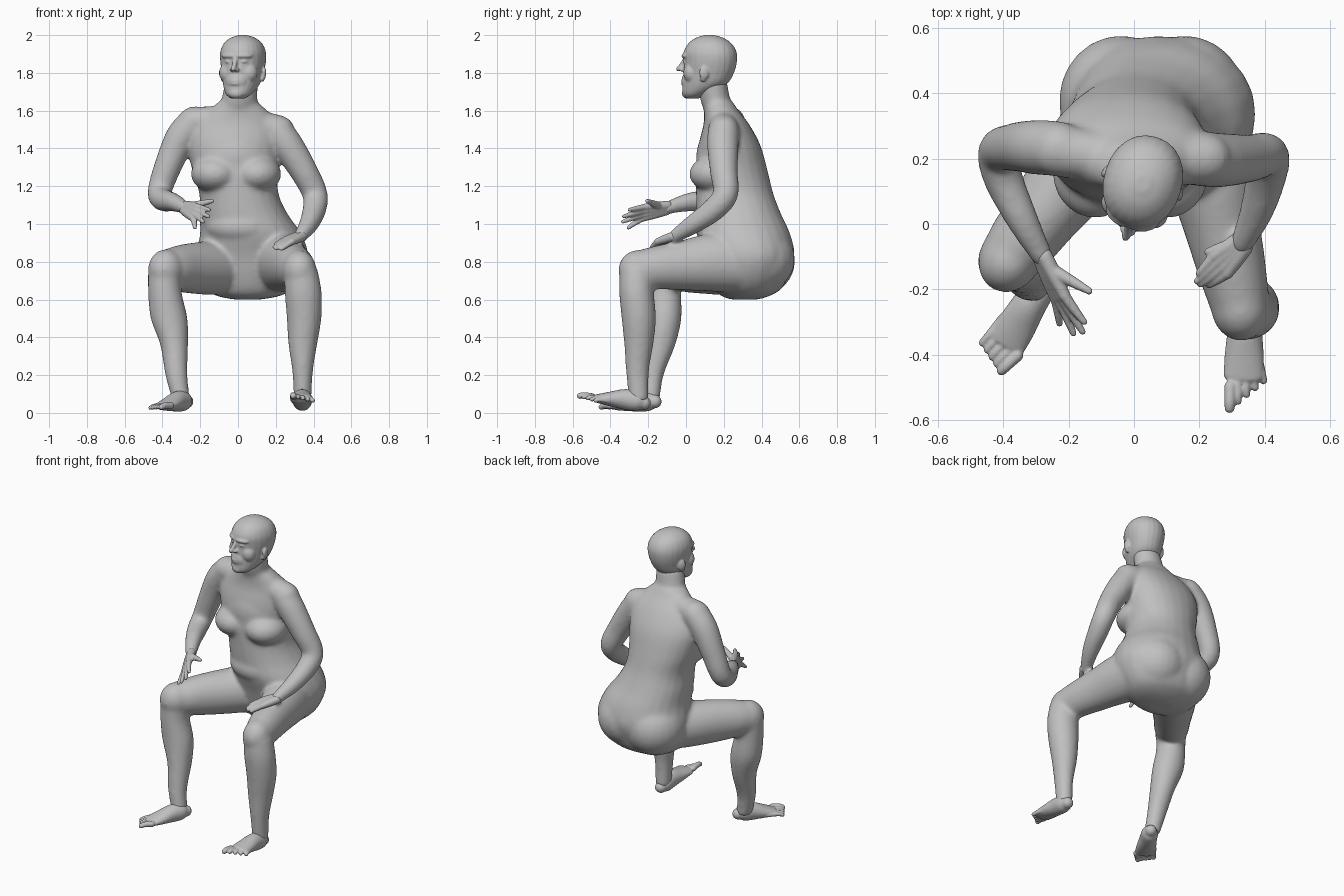
import bpy, bmesh, math
from mathutils import Vector, Matrix

cube = bpy.data.objects.get("Cube")
if cube:
    bpy.data.objects.remove(cube, do_unlink=True)

grey = bpy.data.materials.new("plain_grey")
grey.use_nodes = True
tone = (0.53, 0.53, 0.53, 1)
grey.diffuse_color = tone
grey.node_tree.nodes["Principled BSDF"].inputs["Base Color"].default_value = tone

UP = Vector((0, 0, 1))
SIDES = 24


def catmull(stations, steps=4):
    """Smooth a list of (x, y, z, width, depth) stations."""
    pts = [Vector(s if len(s) == 5 else (*s, s[3])) for s in stations]
    pts = [2 * pts[0] - pts[1]] + pts + [2 * pts[-1] - pts[-2]]
    out = []
    for a, b, c, d in zip(pts, pts[1:], pts[2:], pts[3:]):
        for k in range(steps):
            t = k / steps
            out.append(b + (c - a) * t / 2 + (a - b * 2.5 + c * 2 - d / 2) * t * t
                       + (b * 3 - a - c * 3 + d) * t ** 3 / 2)
    return out + [pts[-2]]


def loft(bm, stations, flat=False, square=1.0):
    """Skin rings along a path; flat keeps them level, square below 1 makes them boxier."""
    pts = catmull(stations)
    centres = [p.xyz for p in pts]
    across = (centres[-1] - centres[0]).cross(UP)
    rings = []
    last = len(pts) - 1
    for i, p in enumerate(pts):
        t = (centres[min(i + 1, last)] - centres[max(i - 1, 0)]).normalized()
        if flat:
            rings.append((p.xyz, Vector((1, 0, 0)), Vector((0, 1, 0)), p[3], p[4]))
            continue
        u = (across - t * across.dot(t)).normalized()
        v = t.cross(u)
        ring = (p.xyz, u, v, p[3], p[4])
        # rounded ends
        domes = []
        if i in (0, last):
            way = t if i else -t
            for f in (0.45, 0.9, 1.3):
                domes.append((p.xyz + way * min(p[3], p[4]) * math.sin(f), u, v,
                              p[3] * math.cos(f), p[4] * math.cos(f)))
        rings += domes[::-1] + [ring] if i == 0 else [ring] + domes
    soft = lambda w: math.copysign(abs(w) ** square, w)
    loops = []
    for c, u, v, a, b in rings:
        turn = [math.tau * k / SIDES for k in range(SIDES)]
        loops.append([bm.verts.new(c + u * a * soft(math.cos(w)) + v * b * soft(math.sin(w)))
                      for w in turn])
    for lo, hi in zip(loops, loops[1:]):
        for k in range(SIDES):
            n = (k + 1) % SIDES
            bm.faces.new((lo[k], lo[n], hi[n], hi[k]))
    bm.faces.new(loops[0][::-1])
    bm.faces.new(loops[-1])


def blob(bm, centre, radii, turn=0.0):
    m = Matrix.Translation(centre) @ Matrix.Rotation(turn, 4, 'Z') @ Matrix.Diagonal((*radii, 1))
    bmesh.ops.create_uvsphere(bm, u_segments=24, v_segments=14, radius=1, matrix=m)


def finish(name, bm, voxel, smooth):
    """Fuse the overlapping forms into one skin."""
    bmesh.ops.recalc_face_normals(bm, faces=bm.faces)
    mesh = bpy.data.meshes.new(name)
    bm.to_mesh(mesh)
    bm.free()
    ob = bpy.data.objects.new(name, mesh)
    bpy.context.collection.objects.link(ob)
    mesh.materials.append(grey)
    bpy.ops.object.select_all(action='DESELECT')
    ob.select_set(True)
    bpy.context.view_layer.objects.active = ob
    fuse = ob.modifiers.new("fuse", 'REMESH')
    fuse.mode = 'VOXEL'
    fuse.voxel_size = voxel
    soften = ob.modifiers.new("soften", 'SMOOTH')
    soften.factor = 0.5
    soften.iterations = smooth
    for m in ("fuse", "soften"):
        bpy.ops.object.modifier_apply(modifier=m)
    bpy.ops.object.shade_smooth()


# Torso, from seat to collar
body = bmesh.new()
loft(body, [(.05, .31, .6, .07, .07), (.055, .315, .62, .17, .13), (.06, .33, .66, .235, .178),
            (.07, .335, .74, .28, .213), (.075, .335, .84, .297, .24), (.067, .305, .95, .268, .246),
            (.03, .28, 1.05, .235, .225), (.005, .258, 1.16, .21, .205),
            (-.015, .243, 1.28, .227, .19), (-.02, .23, 1.42, .247, .163),
            (-.01, .213, 1.53, .225, .12), (0, .187, 1.6, .155, .092),
            (0, .168, 1.65, .1, .078)], flat=True, square=.94)
loft(body, [(0, .2, 1.56, .1, .08), (.005, .16, 1.64, .096, .08), (.02, .138, 1.76, .087, .078)], flat=True)
loft(body, [(-.24, .225, 1.54, .08), (0, .195, 1.55, .075), (.22, .2, 1.495, .08)])

# Chest, belly and seat
blob(body, (-.015, .175, 1.35), (.2, .122, .17))
for x in (-.12, .1):
    blob(body, (x, .16, 1.265), (.13, .143, .1))
blob(body, (.03, .2, .985), (.205, .155, .11))
for x, z in ((-.04, .8), (.155, .815)):
    blob(body, (x, .375, z), (.19, .202, .185))

# Arms
loft(body, [(-.23, .23, 1.54, .085), (-.3, .235, 1.46, .084), (-.365, .235, 1.32, .074),
            (-.413, .22, 1.18, .065), (-.4, .14, 1.13, .061), (-.34, .01, 1.115, .049),
            (-.28, -.1, 1.085, .034)])
loft(body, [(.2, .2, 1.495, .085), (.26, .195, 1.42, .084), (.348, .2, 1.28, .074),
            (.407, .21, 1.16, .067), (.405, .15, 1.08, .063), (.375, .04, 1.0, .052),
            (.33, -.06, .935, .036)])

# Thighs and knees
loft(body, [(.2, .3, .79, .15, .155), (.235, .15, .797, .137, .156), (.268, 0, .783, .118, .135),
            (.3, -.14, .77, .105, .117), (.323, -.24, .757, .092, .105)])
loft(body, [(-.06, .3, .77, .15, .145), (-.16, .18, .767, .137, .142), (-.27, .04, .765, .115, .131),
            (-.34, -.05, .762, .106, .116), (-.378, -.095, .755, .094, .105)])
blob(body, (.325, -.255, .755), (.09, .104, .107), .12)
blob(body, (-.38, -.11, .76), (.092, .104, .107), -.6)

# Lower legs
loft(body, [(.333, -.262, .76, .089, .088), (.345, -.262, .64, .098, .092), (.35, -.25, .5, .092, .091),
            (.343, -.25, .36, .076, .077), (.342, -.257, .22, .055, .061), (.342, -.25, .06, .046, .052)], flat=True)
loft(body, [(-.388, -.112, .76, .089, .088), (-.387, -.115, .64, .089, .089), (-.365, -.115, .5, .098, .091),
            (-.338, -.135, .36, .074, .079), (-.326, -.175, .2, .059, .057),
            (-.3, -.19, .06, .047, .05)], flat=True)
finish("torso_and_limbs", body, .011, 14)


# Hands
def hand(bm, wrist, knuckle, row, tips, thumb):
    wrist, knuckle, row = Vector(wrist), Vector(knuckle), Vector(row).normalized()
    for i, tip in enumerate(tips):
        tip = Vector(tip)
        shift = row * (i - 1.5) * .022
        base = knuckle + shift
        start = wrist + shift * .45
        loft(bm, [(*start, .025), (*start.lerp(base, .5), .023), (*base, .018)])
        bend = base.lerp(tip, .5) + (knuckle - wrist) * .04
        loft(bm, [(*base, .017), (*bend, .014), (*tip, .01)])
    tip = Vector(thumb)
    root = wrist.lerp(knuckle, .35) - row * .02
    loft(bm, [(*root, .022), (*root.lerp(tip, .55), .017), (*tip, .011)])


hands = bmesh.new()
hand(hands, (-.28, -.1, 1.085), (-.225, -.225, 1.06), (-.4, -.15, -.9),
     [(-.152, -.3, 1.075), (-.157, -.33, 1.04), (-.185, -.335, 1.012), (-.228, -.305, .98)],
     (-.137, -.205, 1.122))
hand(hands, (.33, -.06, .935), (.265, -.125, .91), (.6, -.75, -.1),
     [(.198, -.15, .893), (.192, -.175, .878), (.203, -.185, .87), (.23, -.187, .868)],
     (.225, -.085, .91))
finish("hands", hands, .005, 2)


# Feet
def foot(bm, heel, ball, big_tip, small_tip):
    heel, ball, big, small = (Vector(p) for p in (heel, ball, big_tip, small_tip))
    shape = [(.036, .036, 0), (.05, .052, .006), (.053, .054, .01), (.06, .038, .004), (.061, .024, 0)]
    loft(bm, [(*(heel.lerp(ball, (0, .15, .42, .75, 1)[i]) + UP * lift), w, h)
              for i, (w, h, lift) in enumerate(shape)])
    row = (small - big).normalized()
    for i in range(5):
        base = ball + row * (i - 2) * .026 - (ball - heel) * .04 * i
        tip = big.lerp(small, i / 4)
        r = .019 if i == 0 else .0145
        loft(bm, [(*base, r), (*(base.lerp(tip, .6) + UP * .005), r * .88),
                  (*tip.lerp(base, .1), r * .82)])


feet = bmesh.new()
foot(feet, (.342, -.222, .052), (.335, -.466, .076), (.292, -.57, .09), (.398, -.488, .066))
foot(feet, (-.272, -.165, .06), (-.388, -.36, .037), (-.41, -.453, .03), (-.47, -.372, .026))
finish("feet", feet, .005, 2)

# Head, modelled facing forward and then turned
head = bmesh.new()
loft(head, [(0, -.09, 1.665, .04, .033), (0, -.07, 1.69, .07, .072), (0, -.024, 1.74, .094, .118),
            (0, -.002, 1.8, .107, .135), (0, .008, 1.86, .118, .141), (0, .006, 1.91, .118, .141),
            (0, .005, 1.955, .1, .116), (0, .003, 1.985, .065, .074), (0, .002, 2.0, .022, .025)],
     flat=True, square=.94)
loft(head, [(0, -.128, 1.88, .012), (0, -.148, 1.845, .013), (0, -.17, 1.82, .013)])
blob(head, (0, -.122, 1.692), (.042, .026, .028))
blob(head, (0, -.11, 1.755), (.06, .038, .055))
for z in (1.742, 1.756):
    blob(head, (0, -.14, z), (.028, .014, .007))
for s in (-1, 1):
    blob(head, (s * .013, -.144, 1.817), (.013, .018, .011))
    blob(head, (s * .038, -.112, 1.89), (.05, .028, .016), s * .35)
    blob(head, (s * .055, -.078, 1.8), (.05, .045, .055))
    blob(head, (s * .042, -.115, 1.86), (.02, .018, .011))
    blob(head, (s * .114, .008, 1.8), (.013, .026, .036), s * .4)
    blob(head, (s * .109, 0, 1.77), (.011, .016, .018))
turned = Matrix.Translation((.025, .122, 0)) @ Matrix.Rotation(-.3, 4, 'Z')
bmesh.ops.transform(head, matrix=turned, verts=head.verts)
finish("head", head, .0055, 5)
